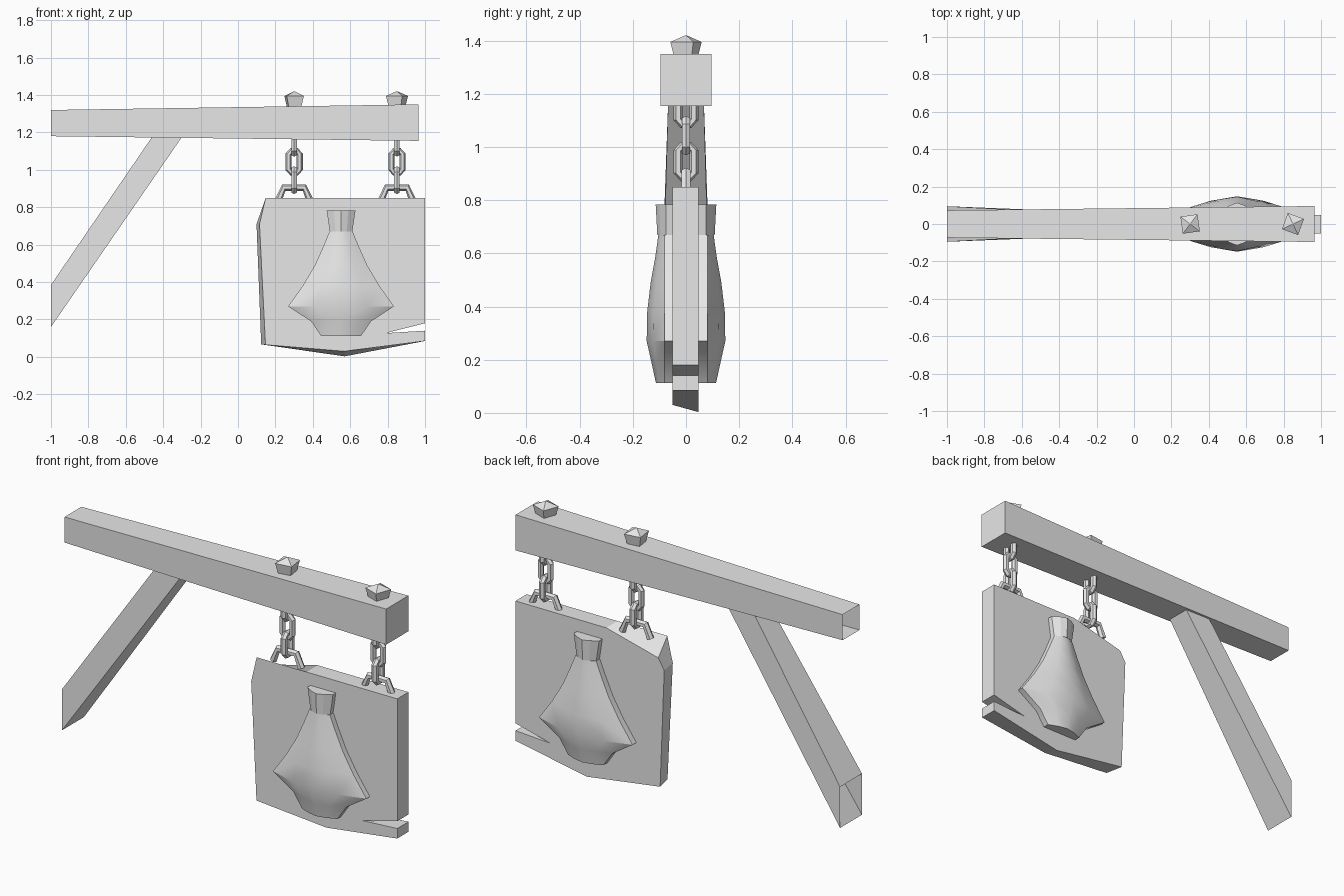
import bpy, bmesh, math
from mathutils import Matrix, Vector

if "Cube" in bpy.data.objects:
    bpy.data.objects.remove(bpy.data.objects["Cube"], do_unlink=True)

grey = bpy.data.materials.new("plain_grey")
grey.use_nodes = True
grey.diffuse_color = (0.8, 0.8, 0.8, 1)
grey.node_tree.nodes["Principled BSDF"].inputs["Base Color"].default_value = (0.8, 0.8, 0.8, 1)


def loft(name, rings, start=True, end=True, smooth=False):
    """Skin a list of equal-length closed rings, capping the chosen ends."""
    bm = bmesh.new()
    loops = [[bm.verts.new(p) for p in ring] for ring in rings]
    n = len(loops[0])
    for a, b in zip(loops, loops[1:]):
        for i in range(n):
            j = (i + 1) % n
            bm.faces.new((a[i], a[j], b[j], b[i]))
    if start:
        bm.faces.new(loops[0][::-1])
    if end:
        bm.faces.new(loops[-1])
    bmesh.ops.recalc_face_normals(bm, faces=bm.faces)
    mesh = bpy.data.meshes.new(name)
    bm.to_mesh(mesh)
    bm.free()
    mesh.materials.append(grey)
    obj = bpy.data.objects.new(name, mesh)
    bpy.context.collection.objects.link(obj)
    if smooth:
        bpy.ops.object.select_all(action="DESELECT")
        obj.select_set(True)
        bpy.context.view_layer.objects.active = obj
        bpy.ops.object.shade_smooth_by_angle(angle=math.radians(30))
    return obj


def slab(x0, z0, x1, z1, half):
    """Four-cornered ring between two points, spread along y."""
    return [(x0, -half, z0), (x0, half, z0), (x1, half, z1), (x1, -half, z1)]


# Tapered beam and diagonal brace, both open where they meet the wall
loft("beam", [slab(-1, 1.18, -1, 1.32, 0.073), slab(0.965, 1.155, 0.965, 1.35, 0.096)], start=False)
loft("brace", [slab(-1, 0.16, -1, 0.385, 0.095), slab(-0.3, 1.175, -0.46, 1.175, 0.067)], start=False)

# Weathered board with a split at the right edge and a chipped rear corner
shared = [(1, 0.085), (1, 0.14), (0.79, 0.127), (1, 0.18), (1, 0.85), (0.45, 0.85)]
front = shared + [(0.148, 0.85), (0.115, 0.71), (0.147, 0.065), (0.57, 0.03)]
back = shared + [(0.135, 0.77), (0.099, 0.71), (0.124, 0.067), (0.57, 0.003)]
loft("sign_board", [[(x, -0.05, z) for x, z in front], [(x, 0.047, z) for x, z in back]])


def relief(name, levels, rim, side, smooth):
    """Domed relief; levels hold height, half width and depth."""
    rings = []
    for z, w, d in levels:
        dome = [(u * w, rim + (d - rim) * (1 - abs(u) ** 1.5)) for u in (-1, -0.5, 0, 0.5, 1)]
        section = [(-w, 0.03)] + dome + [(w, 0.03)]
        rings.append([(0.551 + x, side * y, z) for x, y in section])
    loft(name, rings, smooth=smooth)


# Flask and stopper on both faces
flask = [(0.112, 0.107, 0.113), (0.19, 0.16, 0.13), (0.27, 0.283, 0.148), (0.38, 0.205, 0.146),
         (0.49, 0.14, 0.133), (0.59, 0.095, 0.115), (0.67, 0.062, 0.104)]
stopper = [(0.67, 0.06, 0.108), (0.783, 0.077, 0.114)]
for side, label in ((-1, "front"), (1, "back")):
    relief(label + "_flask", flask, 0.08, side, True)
    relief(label + "_stopper", stopper, 0.075, side, False)


def peg(name, x, turn):
    """Square flared peg with a low pyramid top."""
    rings = []
    for z, r in ((1.32, 0.031), (1.395, 0.046), (1.42, 0.002)):
        ring = []
        for k in range(4):
            a = math.radians(turn + 45 + 90 * k)
            ring.append((x + r * math.sqrt(2) * math.cos(a), r * math.sqrt(2) * math.sin(a), z))
        rings.append(ring)
    loft(name, rings)


def tube(name, path, radius, closed, place):
    """Six-sided bar along a path in the xz plane."""
    pts = [Vector((x, 0, z)) for x, z in path]
    rings = []
    for i, p in enumerate(pts):
        before = pts[i - 1] if closed or i else p
        after = pts[(i + 1) % len(pts)] if closed or i < len(pts) - 1 else p
        t = (after - before).normalized()
        side = Vector((-t.z, 0, t.x))
        ring = []
        for k in range(6):
            a = math.tau * k / 6
            ring.append(place @ (p + radius * (math.cos(a) * side + math.sin(a) * Vector((0, 1, 0)))))
        rings.append(ring)
    if closed:
        rings.append(rings[0])
    obj = loft(name, rings, not closed, not closed)
    if closed:
        bm = bmesh.new()
        bm.from_mesh(obj.data)
        bmesh.ops.remove_doubles(bm, verts=bm.verts, dist=0.0001)
        bmesh.ops.recalc_face_normals(bm, faces=bm.faces)
        bm.to_mesh(obj.data)
        bm.free()


# Stretched octagon used for every chain link
link = []
for k in range(8):
    a = math.radians(22.5 + 45 * k)
    link.append((0.032 * math.cos(a), 0.032 * math.sin(a) + math.copysign(0.029, math.sin(a))))
arch = [(-0.085, 0.835), (-0.055, 0.905), (0.055, 0.905), (0.085, 0.835)]

# Two hanging sets: peg, three links and an arch on the board
for label, x, turn in (("inner", 0.3, 8), ("outer", 0.85, -20)):
    peg(label + "_peg", x, turn)
    for i, z in enumerate((1.145, 1.043, 0.945)):
        spin = Matrix.Rotation(math.pi / 2 * ((i + 1) % 2), 4, "Z")
        tube(f"{label}_link_{i + 1}", link, 0.017, True, Matrix.Translation((x, 0, z)) @ spin)
    tube(label + "_arch", arch, 0.019, False, Matrix.Translation((x, 0, 0)))
